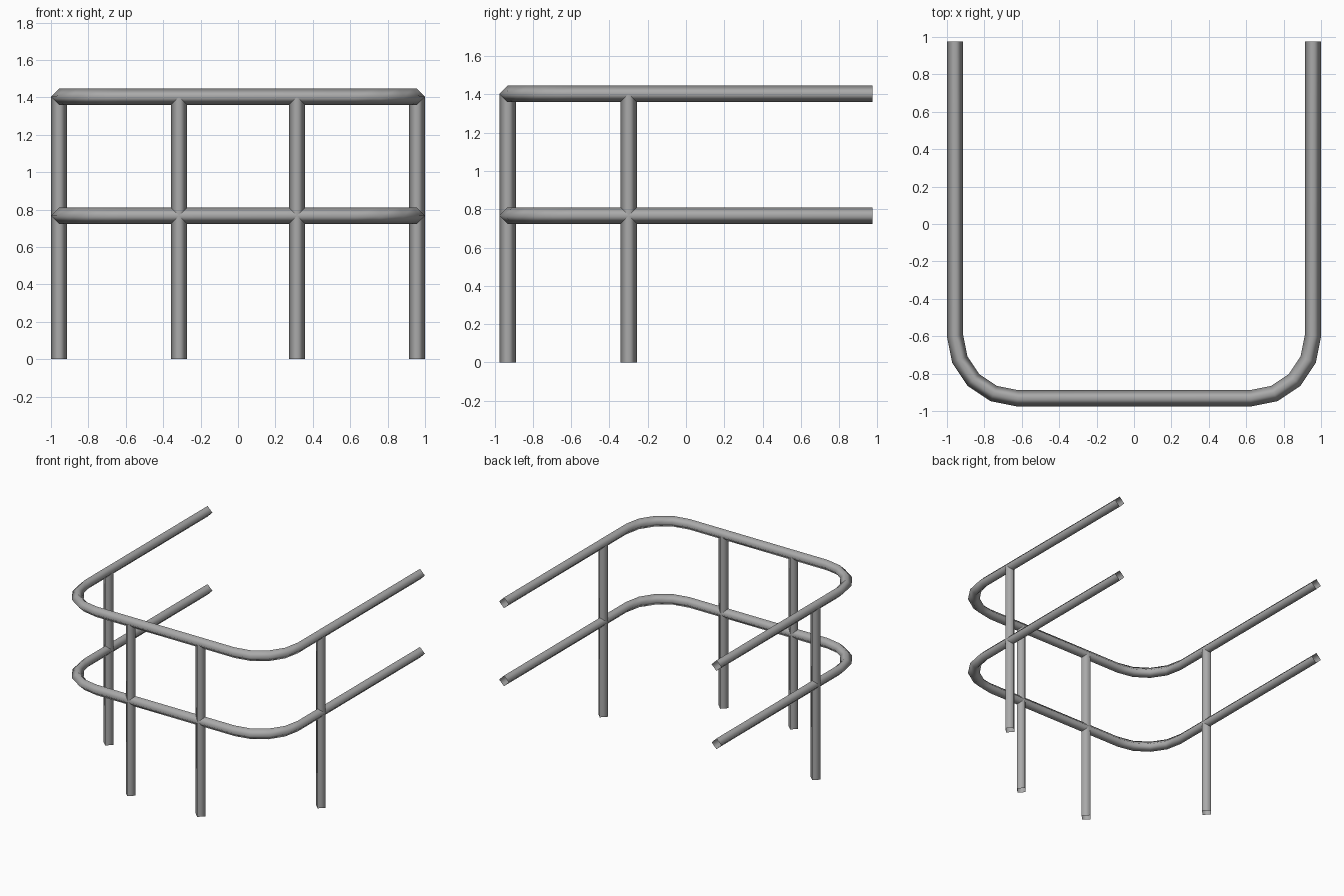
import bpy
import bmesh
import math
from mathutils import Vector

if "Cube" in bpy.data.objects:
    bpy.data.objects.remove(bpy.data.objects["Cube"], do_unlink=True)

RADIUS = 0.0433       # tube half width
SIDE = 1 - RADIUS     # centre line of the side runs
FRONT = -0.932        # centre line of the front run
BACK = 0.975
BEND = 0.335          # corner bend radius
TOP, MIDDLE = 1.403, 0.767

steel = bpy.data.materials.new("grey_steel")
steel.use_nodes = True
colour = (0.4, 0.4, 0.4, 1)
steel.diffuse_color = colour
steel.node_tree.nodes["Principled BSDF"].inputs["Base Color"].default_value = colour


def tube(name, path, up):
    """Sweep an open four-sided tube, standing on its edge, along a path."""
    bm = bmesh.new()
    rings = []
    for i, point in enumerate(path):
        before = (point - path[i - 1]).normalized() if i else None
        after = (path[i + 1] - point).normalized() if i + 1 < len(path) else None
        along = ((before or after) + (after or before)).normalized()
        # widen the ring on the mitre so the tube keeps its thickness
        side = along.cross(up) * RADIUS / along.dot(after or before)
        rise = up * RADIUS
        rings.append([bm.verts.new(point + d) for d in (side, rise, -side, -rise)])
    for a, b in zip(rings, rings[1:]):
        for k in range(4):
            n = (k + 1) % 4
            bm.faces.new((a[k], a[n], b[n], b[k])).smooth = True
    bmesh.ops.recalc_face_normals(bm, faces=bm.faces)
    mesh = bpy.data.meshes.new(name)
    bm.to_mesh(mesh)
    bm.free()
    mesh.materials.append(steel)
    obj = bpy.data.objects.new(name, mesh)
    bpy.context.collection.objects.link(obj)


def rail_path(z):
    """U-shaped path with two rounded front corners."""
    half = [Vector((SIDE, BACK, z))]
    for i in range(5):
        a = math.radians(22.5 * i)
        half.append(Vector((SIDE - BEND + BEND * math.cos(a),
                            FRONT + BEND - BEND * math.sin(a), z)))
    return half + [Vector((-p.x, p.y, z)) for p in reversed(half)]


# Rails
for name, z in (("top_rail", TOP), ("middle_rail", MIDDLE)):
    tube(name, rail_path(z), Vector((0, 0, 1)))

# Posts
for sign, label in ((1, "left"), (-1, "right")):
    for place, x, y in (("front", 0.315, FRONT), ("side", SIDE, -0.3)):
        tube(f"{label}_{place}_post",
             [Vector((sign * x, y, 0)), Vector((sign * x, y, TOP))],
             Vector((0, 1, 0)))
